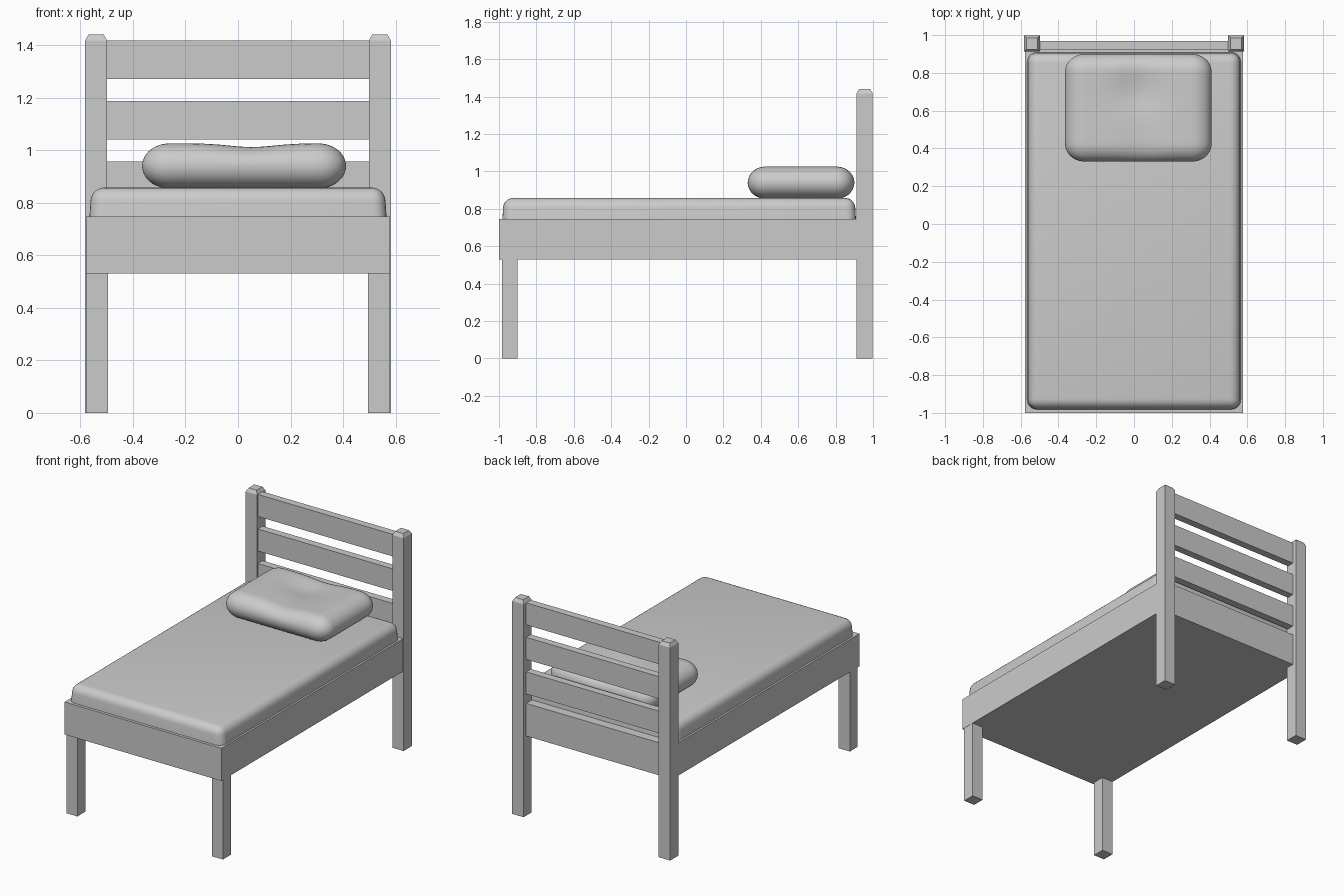
import bpy, bmesh, math
from mathutils import Vector

if "Cube" in bpy.data.objects:
    bpy.data.objects.remove(bpy.data.objects["Cube"])

grey = bpy.data.materials.new("plain grey")
grey.diffuse_color = (0.6, 0.6, 0.6, 1)
grey.use_nodes = True
grey.node_tree.nodes["Principled BSDF"].inputs["Base Color"].default_value = grey.diffuse_color


def finish(name, bm, smooth=False):
    me = bpy.data.meshes.new(name)
    bmesh.ops.recalc_face_normals(bm, faces=bm.faces)
    for f in bm.faces:
        f.smooth = smooth
    bm.to_mesh(me)
    bm.free()
    me.materials.append(grey)
    ob = bpy.data.objects.new(name, me)
    bpy.context.collection.objects.link(ob)
    return ob


def box_mesh(x, y, z):
    bm = bmesh.new()
    bmesh.ops.create_cube(bm, size=1)
    for v in bm.verts:
        v.co = Vector([(r[0] + r[1]) / 2 + c * (r[1] - r[0])
                       for r, c in zip((x, y, z), v.co)])
    return bm


def box(name, x, y, z):
    return finish(name, box_mesh(x, y, z))


# posts and front legs, mirrored left and right
for side, s in (("left", -1), ("right", 1)):
    bm = box_mesh(sorted((s * 0.498, s * 0.582)), (0.912, 0.998), (0, 1.417))
    top = [f for f in bm.faces if f.calc_center_median().z > 1.4]
    bmesh.ops.inset_region(bm, faces=top, thickness=0.018, depth=0)
    for v in top[0].verts:
        v.co.z = 1.44
    finish("headboard_post_" + side, bm)
    box("front_leg_" + side, sorted((s * 0.495, s * 0.577)),
        (-0.983, -0.9), (0, 0.54))

# frame box, with a narrower back board between the posts
box("bed_frame", (-0.578, 0.578), (-1, 0.918), (0.53, 0.747))
box("back_board", (-0.51, 0.51), (0.91, 0.97), (0.53, 0.747))

# headboard slats
for i in range(3):
    top = 1.417 - 0.23 * i
    box("headboard_slat_%d" % (i + 1), (-0.51, 0.51), (0.92, 0.97),
        (top - 0.147, top))

# mattress: tapered block with rounded top and corners
bm = box_mesh((-0.567, 0.567), (-0.983, 0.91), (0.72, 0.858))
for v in bm.verts:
    if v.co.z > 0.8:
        v.co.x *= 0.985
        v.co.y += 0.008 if v.co.y < 0 else -0.008
edges = [e for e in bm.edges if max(v.co.z for v in e.verts) > 0.8]
bmesh.ops.bevel(bm, geom=edges, offset=0.05, segments=5, profile=0.5,
                affect='EDGES', clamp_overlap=True)
mattress = finish("mattress", bm)

# pillow: soft rounded box with a dented top
bm = bmesh.new()
bmesh.ops.create_cube(bm, size=2)
bmesh.ops.subdivide_edges(bm, edges=bm.edges[:], cuts=31, use_grid_fill=True)
half, rad = (0.388, 0.285, 0.086), (0.105, 0.095, 0.086)
for v in bm.verts:
    p = [c * h for c, h in zip(v.co, half)]
    inner = [max(r - h, min(h - r, c)) for c, h, r in zip(p, half, rad)]
    d = Vector([(a - b) / r for a, b, r in zip(p, inner, rad)]).normalized()
    q = Vector([b + k * r for b, k, r in zip(inner, d, rad)])
    if q.z > 0:
        channel = 0.014 * math.exp(-((q.x - 0.03) / 0.12) ** 2)
        dent = 0.018 * math.exp(-((q.x + 0.02) / 0.14) ** 2
                                - ((q.y - 0.08) / 0.11) ** 2)
        q.z -= (channel + dent) * q.z / rad[2]
    v.co = q + Vector((0.023, 0.615, 0.94))
finish("pillow", bm, True)

# smooth the mattress bevel, keeping its base crisp
bpy.ops.object.select_all(action='DESELECT')
mattress.select_set(True)
bpy.context.view_layer.objects.active = mattress
bpy.ops.object.shade_smooth_by_angle(angle=math.radians(35))
